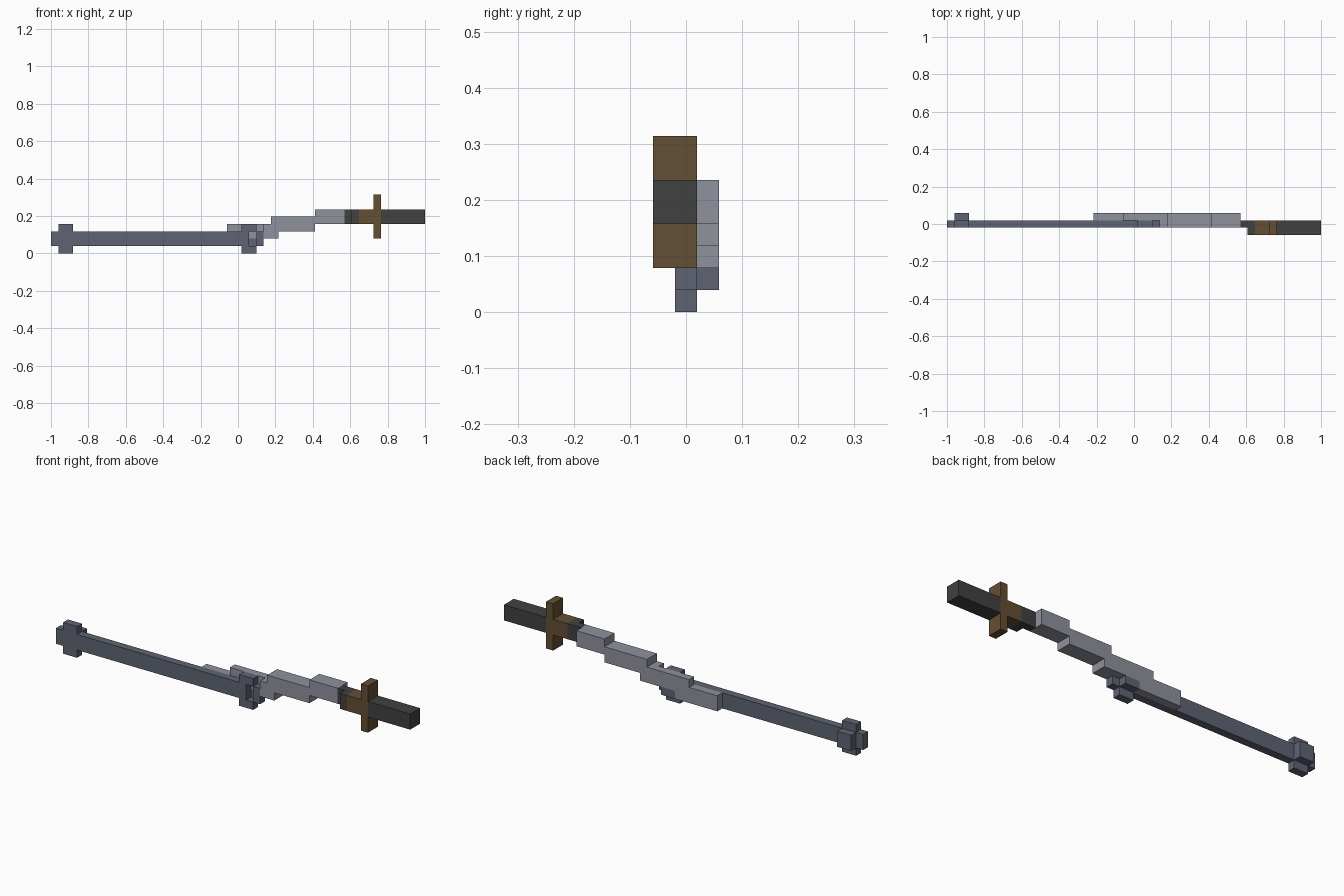
import bpy
import bmesh

cube = bpy.data.objects.get("Cube")
if cube:
    bpy.data.objects.remove(cube, do_unlink=True)

U = 2 / 51  # one grid block; the sword is 51 blocks long


def material(name, srgb):
    col = [((c / 255 + 0.055) / 1.055) ** 2.4 for c in srgb] + [1]
    m = bpy.data.materials.new(name)
    m.use_nodes = True
    m.diffuse_color = col
    m.node_tree.nodes["Principled BSDF"].inputs["Base Color"].default_value = col
    return m


STEEL = material("blue_grey_steel", (94, 100, 115))
SILVER = material("light_silver", (143, 145, 157))
BROWN = material("brown_guard", (100, 78, 51))
DARK = material("dark_grip", (65, 65, 65))


def box(name, mat, x, y, z):
    """Box from block ranges; x counts from the right end, y from the centre."""
    bm = bmesh.new()
    bmesh.ops.create_cube(bm, size=1)
    for v in bm.verts:
        for i, (lo, hi) in enumerate((x, y, z)):
            v.co[i] = (hi if v.co[i] > 0 else lo) * U
        v.co.x -= 1
    me = bpy.data.meshes.new(name)
    bm.to_mesh(me)
    bm.free()
    me.materials.append(mat)
    ob = bpy.data.objects.new(name, me)
    bpy.context.collection.objects.link(ob)
    return ob


MID = (-0.5, 0.5)     # centre layer
BACK = (0.5, 1.5)     # rear layer
WIDE = (-0.5, 1.5)    # centre and rear layers
GRIP = (-1.5, 0.5)    # front and centre layers

# Long rod with its end fitting
box("rod", STEEL, (0, 27), MID, (1, 3))
box("tip_cross", STEEL, (1, 3), MID, (0, 4))
box("tip_back_block", STEEL, (1, 3), BACK, (1, 3))

# Open ring at the inner end of the rod
box("ring_lower", STEEL, (26, 28), MID, (0, 1))
box("ring_upper", STEEL, (26, 28), MID, (3, 4))
box("ring_end", STEEL, (28, 29), MID, (1, 3))
box("ring_back_block", STEEL, (26, 28), BACK, (1, 2))

# Stepped blade rising to the grip
box("blade_tip", SILVER, (20, 26), BACK, (1, 3))
box("blade_lower_step", SILVER, (24, 31), BACK, (2, 4))
box("blade_hook", SILVER, (29, 31), MID, (2, 4))
box("blade_middle_step", SILVER, (30, 36), WIDE, (3, 5))
box("blade_upper_step", SILVER, (36, 40), WIDE, (4, 6))

# Grip and cross guard
box("grip_neck", DARK, (40, 41), MID, (4, 6))
box("grip_collar", DARK, (41, 42), GRIP, (4, 6))
box("guard_base", BROWN, (42, 44), GRIP, (4, 6))
box("cross_guard", BROWN, (44, 45), GRIP, (2, 8))
box("grip", DARK, (45, 51), GRIP, (4, 6))
